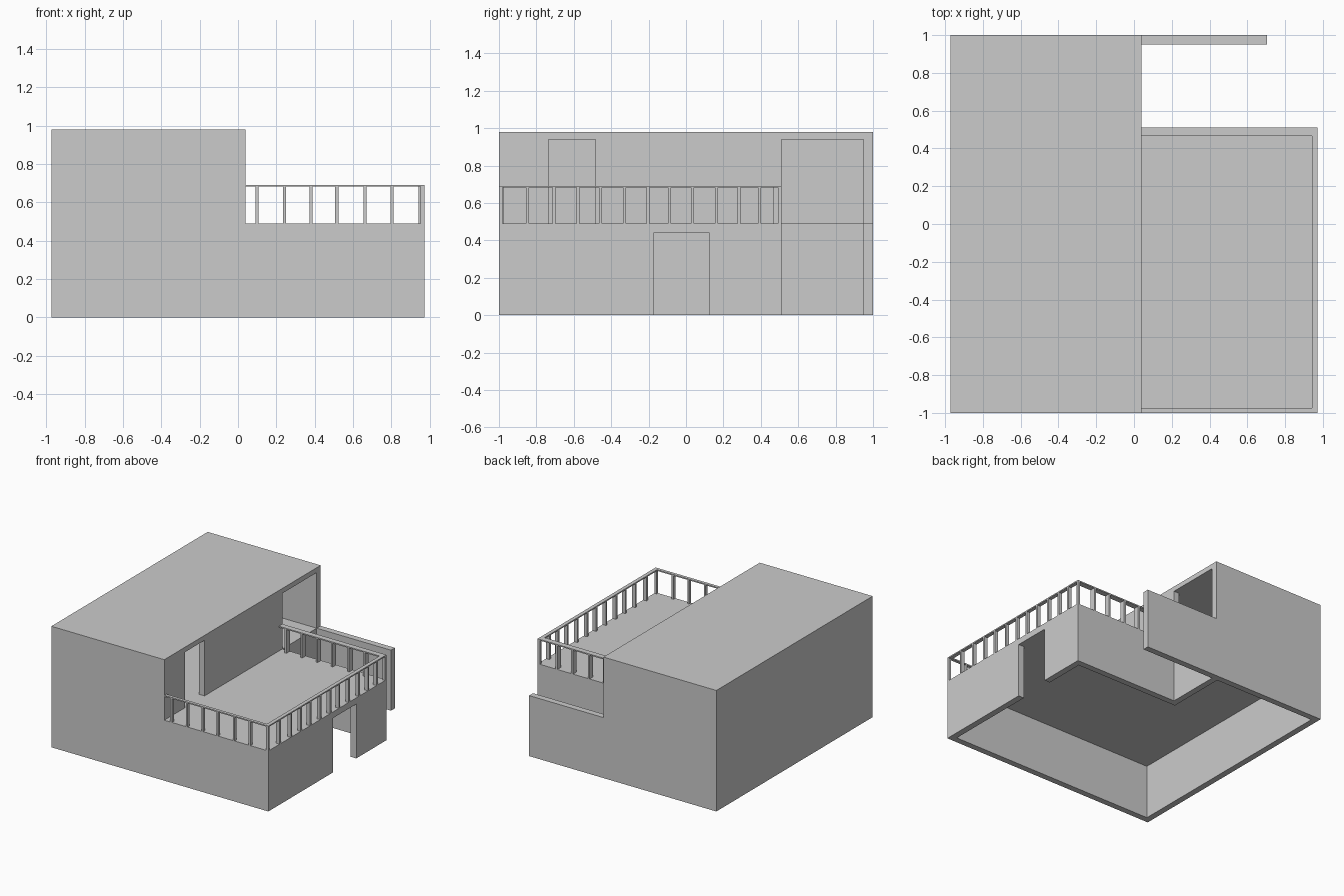
import bpy, bmesh

if "Cube" in bpy.data.objects:
    bpy.data.objects.remove(bpy.data.objects["Cube"])

W = 0.972   # half width in x
T = 0.05    # wall thickness
XM = 0.04   # right face of the tall block
YA = 0.51   # back face of the low annex
ZF = 0.49   # terrace level


def prism(name, pts, z0, z1):
    bm = bmesh.new()
    f = bm.faces.new([bm.verts.new((x, y, z0)) for x, y in pts])
    r = bmesh.ops.extrude_face_region(bm, geom=[f])
    for v in r["geom"]:
        if isinstance(v, bmesh.types.BMVert):
            v.co.z = z1
    bmesh.ops.recalc_face_normals(bm, faces=bm.faces[:])
    me = bpy.data.meshes.new(name)
    bm.to_mesh(me)
    bm.free()
    ob = bpy.data.objects.new(name, me)
    bpy.context.collection.objects.link(ob)
    return ob


def box(name, x0, x1, y0, y1, z0, z1):
    return prism(name, [(x0, y0), (x1, y0), (x1, y1), (x0, y1)], z0, z1)


def boolean(target, tool, op):
    m = target.modifiers.new(op, 'BOOLEAN')
    m.operation, m.object, m.solver = op, tool, 'EXACT'
    with bpy.context.temp_override(object=target, active_object=target):
        bpy.ops.object.modifier_apply(modifier=m.name)
    bpy.data.objects.remove(tool)


# Solid massing: tall block, low annex and garden wall
house = box("house_shell", -W, XM, -1, 1, 0, 0.98)
boolean(house, box("annex", -0.2, W, -1, YA, 0, ZF), 'UNION')
boolean(house, box("garden_wall", -0.2, 0.705, 1 - T, 1, 0, ZF), 'UNION')

# Hollow rooms: L-shaped ground floor, open underneath, and upper room
a, b = W - T, 1 - T
boolean(house, prism("lower_room", [(-a, -b), (a, -b), (a, YA - T), (XM - T, YA - T),
                                    (XM - T, b), (-a, b)], -0.2, 0.44), 'DIFFERENCE')
boolean(house, box("upper_room", -a, XM - T, -b, b, ZF, 0.94), 'DIFFERENCE')

# Door openings
boolean(house, box("entrance", a - 0.02, W + 0.1, -0.175, 0.125, -0.1, 0.44), 'DIFFERENCE')
boolean(house, box("terrace_door", XM - T - 0.02, XM + 0.1, -0.735, -0.485, ZF, 0.94), 'DIFFERENCE')
boolean(house, box("wide_opening", XM - T - 0.02, XM + 0.1, YA, b, ZF, 0.94), 'DIFFERENCE')

# Terrace railing: top rails (U shape) and posts
ZR, ZT = 0.682, 0.692
XI, YF, YB = 0.942, -0.975, 0.465
prism("top_rail", [(XM, -1), (W, -1), (W, YA), (XM, YA), (XM, YB), (XI, YB), (XI, YF), (XM, YF)], ZR, ZT)
H = 0.008
for x in (0.1, 0.242, 0.38, 0.515, 0.663, 0.804):
    box("front_post", x - H, x + H, -1, YF, ZF, ZR)
    box("back_post", x - H, x + H, YB, YA, ZF, ZR)
for y in (-0.848, -0.705, -0.578, -0.458, -0.328, -0.203, -0.088, 0.035, 0.163, 0.283, 0.393):
    box("side_post", XI, W, y - H, y + H, ZF, ZR)
for y0, y1 in ((-1, -0.982), (0.492, YA)):
    box("corner_post", W - 0.02, W, y0, y1, ZF, ZR)
